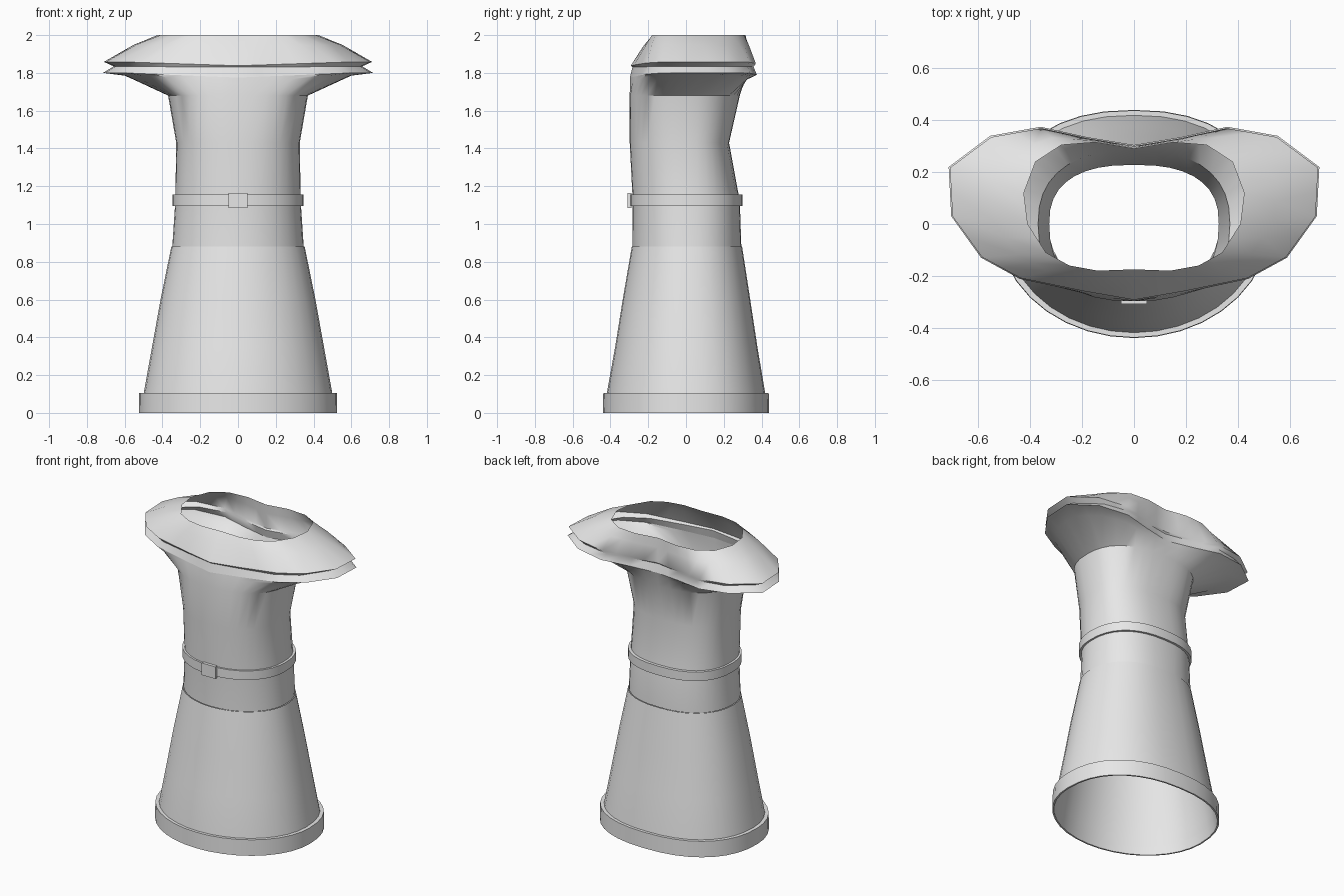
import bpy, math

if "Cube" in bpy.data.objects:
    bpy.data.objects.remove(bpy.data.objects["Cube"])

cloth = bpy.data.materials.new("grey_cloth")
cloth.diffuse_color = (0.8, 0.8, 0.8, 1)
cloth.use_nodes = True
cloth.node_tree.nodes["Principled BSDF"].inputs["Base Color"].default_value = cloth.diffuse_color


def finish(ob, angle=35):
    ob.data.materials.append(cloth)
    bpy.ops.object.select_all(action='DESELECT')
    ob.select_set(True)
    bpy.context.view_layer.objects.active = ob
    bpy.ops.object.shade_smooth_by_angle(angle=math.radians(angle))


def full(half):
    """Mirror a half ring (front centre to back centre) across x."""
    return half + [(-x, y, z) for x, y, z in half[-2:0:-1]]


def oval(z, w, front, back, nf=2.0, nb=2.3, n=18):
    """Half oval ring with separate front and back depth."""
    half = []
    for i in range(n + 1):
        a = -math.pi / 2 + math.pi * i / n
        c, s = max(0.0, math.cos(a)), math.sin(a)
        e = 2 / (nf if s < 0 else nb)
        y = -front * abs(s) ** e if s < 0 else back * s ** e
        half.append((w * c ** e, y, z))
    return half


def refine(pts):
    out = [pts[0]]
    for a, b in zip(pts, pts[1:]):
        out += [tuple((p + q) / 2 for p, q in zip(a, b)), b]
    return out


def mix(a, b, t):
    return [tuple(p + (q - p) * t for p, q in zip(u, v)) for u, v in zip(a, b)]


def loft(name, halves, closed=False, angle=35):
    rings = [full(h) for h in halves]
    n = len(rings[0])
    verts = [p for r in rings for p in r]
    faces = []
    for k in range(len(rings) if closed else len(rings) - 1):
        a, b = k * n, ((k + 1) % len(rings)) * n
        for i in range(n):
            j = (i + 1) % n
            faces.append((a + i, a + j, b + j, b + i))
    me = bpy.data.meshes.new(name)
    me.from_pydata(verts, [], faces)
    ob = bpy.data.objects.new(name, me)
    bpy.context.collection.objects.link(ob)
    finish(ob, angle)
    return ob


# Flared skirt
loft("skirt", [oval(0.0, 0.513, 0.428, 0.43),
               oval(0.1, 0.50, 0.42, 0.42),
               oval(0.35, 0.455, 0.375, 0.378),
               oval(0.6, 0.41, 0.335, 0.34),
               oval(0.88, 0.353, 0.287, 0.297)])

# Hem band
loft("hem_band", [oval(0.0, 0.525, 0.44, 0.44),
                  oval(0.105, 0.523, 0.438, 0.438),
                  oval(0.105, 0.498, 0.417, 0.417),
                  oval(0.0, 0.515, 0.43, 0.43)], closed=True)

# Shoulder outline and neck opening, front centre to back centre
rim_xy = refine([(0, -.297), (.2, -.262), (.44, -.212), (.59, -.13), (.705, .03),
                 (.715, .22), (.555, .34), (.36, .375), (.18, .335), (0, .305)])
neck_xy = refine([(0, -.175), (.14, -.18), (.25, -.16), (.34, -.11), (.41, 0),
                  (.425, .12), (.38, .24), (.28, .305), (.15, .315), (0, .29)])
rim = [(x, y, 1.775 + 0.025 * min(1, x / 0.6)) for x, y in rim_xy]
notch = [(x * .92, y * .955, 1.83 + 0.006 * x) for x, y in rim_xy]
brim = [(x * .993, y * .985, 1.838 + 0.02 * min(1, x / 0.6)) for x, y in rim_xy]
neck = [(x, y, 2.0) for x, y in neck_xy]
crease = [(x, y, z + 0.012) for x, y, z in mix(brim, neck, 0.55)]

# Bodice, flaring out under the shoulders
chest = oval(1.68, 0.37, 0.298, 0.285, 2.4, 2.4)
flare = [(x, y, z + 0.025 * min(1, x / 0.5)) for x, y, z in mix(chest, rim, 0.67)]
loft("bodice", [oval(0.88, 0.348, 0.283, 0.293),
                oval(1.12, 0.332, 0.282, 0.285, 2.1, 2.4),
                oval(1.43, 0.327, 0.298, 0.228, 2.3, 2.5),
                chest, flare, rim])

# Folded shoulder cape up to the neckline
loft("shoulder_cape", [rim, notch, brim, crease, neck], angle=40)

# Belt
loft("belt", [oval(1.095, 0.346, 0.296, 0.3, 2.1, 2.4),
              oval(1.155, 0.346, 0.296, 0.3, 2.1, 2.4),
              oval(1.155, 0.33, 0.28, 0.28, 2.1, 2.4),
              oval(1.095, 0.33, 0.28, 0.28, 2.1, 2.4)], closed=True)

# Buckle
bpy.ops.mesh.primitive_cube_add(size=1, location=(0, -0.299, 1.125))
buckle = bpy.context.object
buckle.name = "buckle"
buckle.scale = (0.1, 0.02, 0.08)
finish(buckle)
